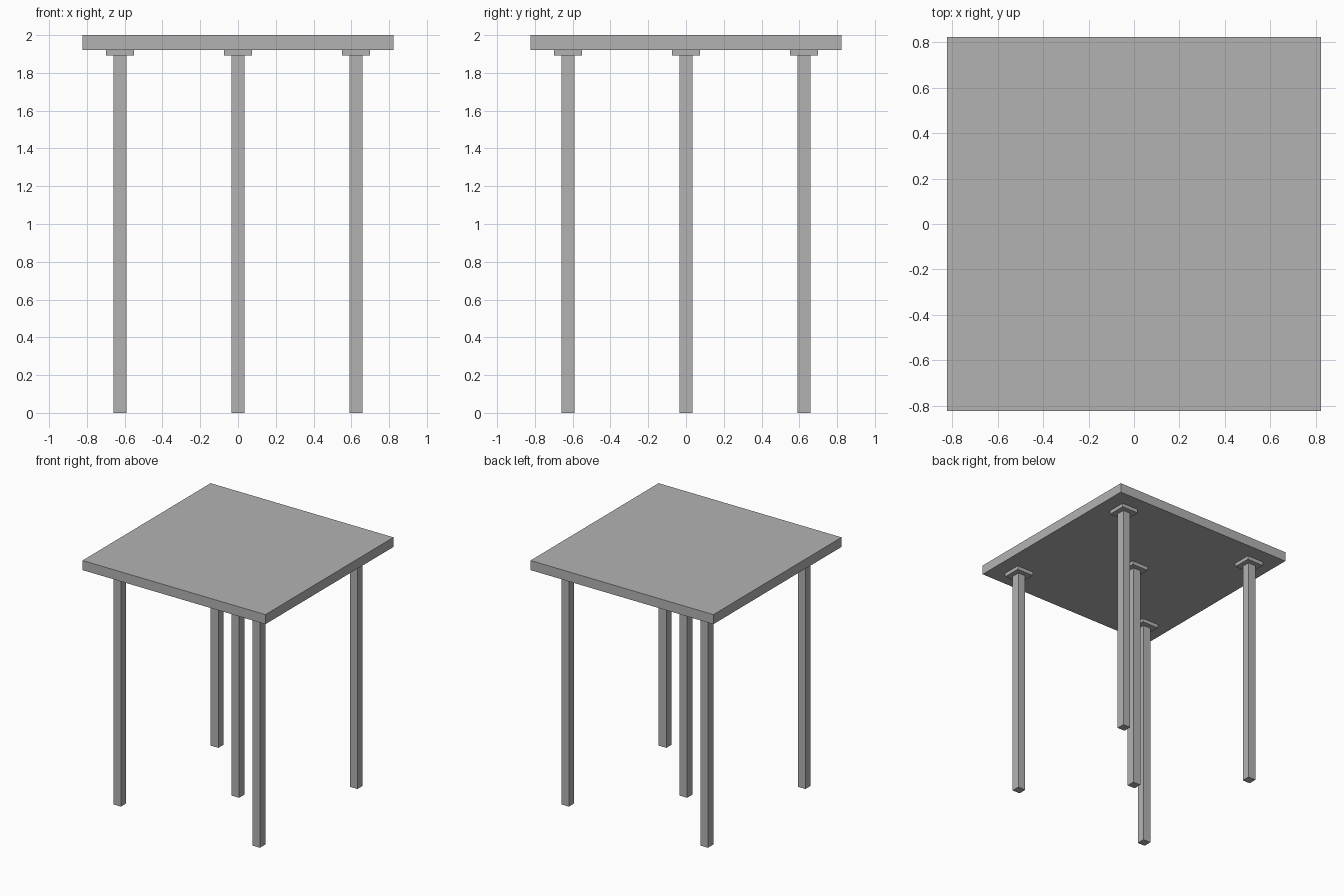
import bpy

cube = bpy.data.objects.get("Cube")
if cube:
    bpy.data.objects.remove(cube, do_unlink=True)

grey = bpy.data.materials.new("plain_grey")
grey.use_nodes = True
colour = (0.45, 0.45, 0.45, 1)
grey.diffuse_color = colour
grey.node_tree.nodes["Principled BSDF"].inputs["Base Color"].default_value = colour


def box(name, x, y, half, bottom, top):
    """Square upright block centred on x, y."""
    bpy.ops.mesh.primitive_cube_add(size=2, location=(x, y, (bottom + top) / 2))
    obj = bpy.context.object
    obj.name = name
    obj.scale = (half, half, (top - bottom) / 2)
    bpy.ops.object.transform_apply(location=False, rotation=False, scale=True)
    obj.data.materials.append(grey)
    return obj


SLAB_BOTTOM = 1.922
PLATE_BOTTOM = 1.892
REACH = 0.625

# Square top slab
box("top_slab", 0, 0, 0.822, SLAB_BOTTOM, 2)

# Four corner legs and one centre leg, each with a mounting plate
positions = {
    "front_left": (REACH, -REACH),
    "front_right": (-REACH, -REACH),
    "back_left": (REACH, REACH),
    "back_right": (-REACH, REACH),
    "centre": (0, 0),
}
for place, (x, y) in positions.items():
    box(place + "_leg", x, y, 0.034, 0, PLATE_BOTTOM)
    box(place + "_mounting_plate", x, y, 0.075, PLATE_BOTTOM, SLAB_BOTTOM)
